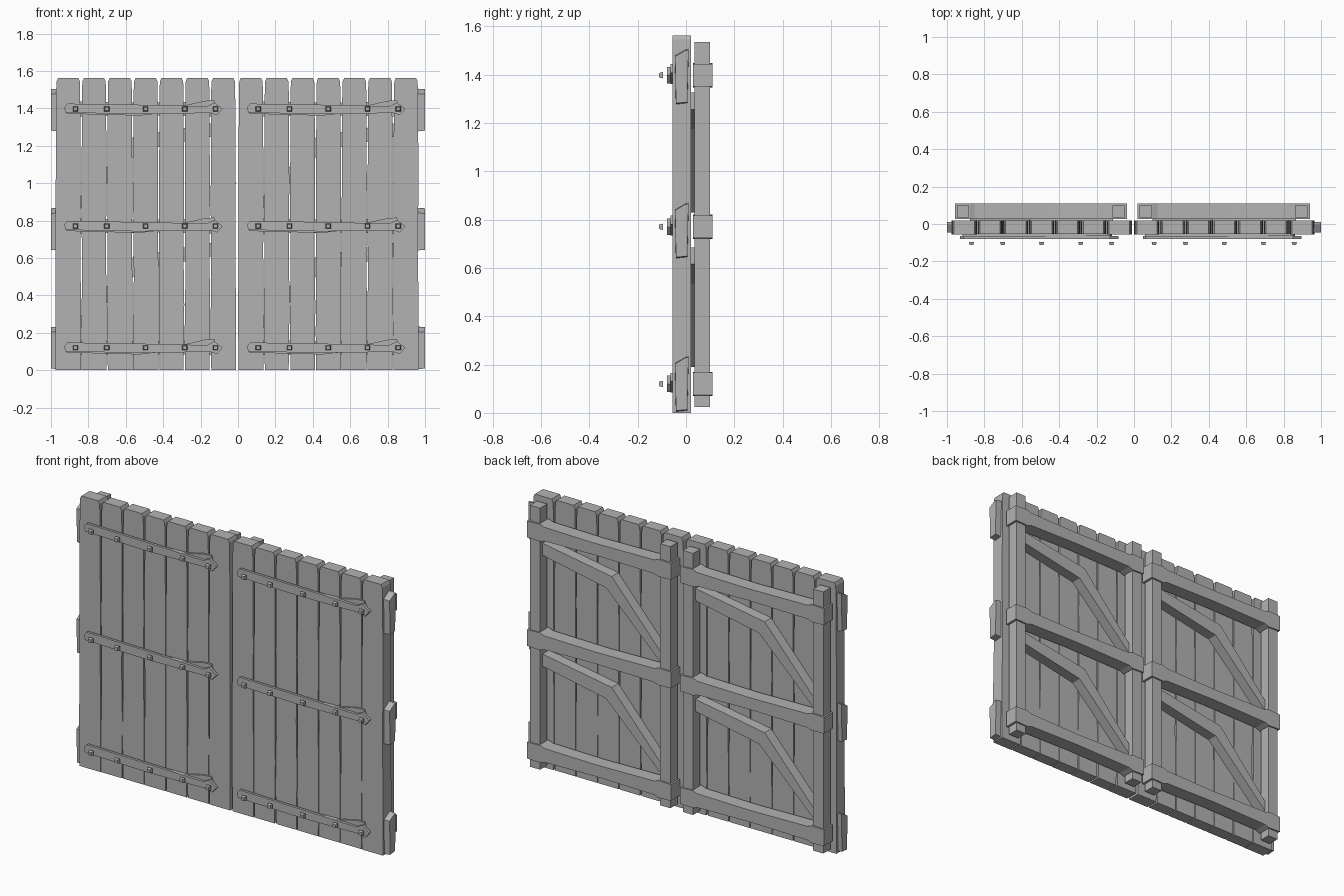
import bpy, bmesh, random

if "Cube" in bpy.data.objects:
    bpy.data.objects.remove(bpy.data.objects["Cube"])

random.seed(4)
grey = bpy.data.materials.new("weathered grey")
grey.diffuse_color = (0.45, 0.45, 0.45, 1)
grey.use_nodes = True
grey.node_tree.nodes["Principled BSDF"].inputs["Base Color"].default_value = grey.diffuse_color


def prism(name, pts, y0, y1, axis="y", taper=1.0):
    """Extrude an outline; axis y takes (x, z) points, axis z takes (x, y), axis x takes (y, z).
    The far end is scaled about the outline's centre by taper."""
    place = {"y": lambda a, b, d: (a, d, b),
             "z": lambda a, b, d: (a, b, d),
             "x": lambda a, b, d: (d, a, b)}[axis]
    ca = sum(p[0] for p in pts) / len(pts)
    cb = sum(p[1] for p in pts) / len(pts)
    bm = bmesh.new()
    near = [bm.verts.new(place(a, b, y0)) for a, b in pts]
    far = [bm.verts.new(place(ca + (a - ca) * taper, cb + (b - cb) * taper, y1)) for a, b in pts]
    bm.faces.new(near)
    bm.faces.new(far[::-1])
    n = len(pts)
    for i in range(n):
        j = (i + 1) % n
        bm.faces.new((near[i], far[i], far[j], near[j]))
    bmesh.ops.recalc_face_normals(bm, faces=bm.faces)
    me = bpy.data.meshes.new(name)
    bm.to_mesh(me)
    bm.free()
    me.materials.append(grey)
    ob = bpy.data.objects.new(name, me)
    bpy.context.collection.objects.link(ob)
    return ob


def rect(a0, a1, b0, b1):
    return [(a0, b0), (a1, b0), (a1, b1), (a0, b1)]


LEVELS = (0.12, 0.77, 1.397)
PLANKS = 7
PITCH = 0.967 / PLANKS

for ox in (-0.977, 0.0):
    # Vertical planks with worn edges and clipped top corners
    for i in range(PLANKS):
        a, b = ox + i * PITCH + 0.001, ox + (i + 1) * PITCH - 0.001
        j = [random.uniform(0.0, 0.005) for _ in range(4)]
        edge = 0.002 if i in (0, PLANKS - 1) else 0.0
        prism("plank", [
            (a + j[0], 0), (b - j[1], 0), (b, 0.35), (b - j[2], 0.62), (b - 0.001, 1.0),
            (b - 0.004, 1.5), (b - 0.006, 1.545), (b - 0.014, 1.562),
            (a + 0.014, 1.562), (a + 0.006, 1.545), (a + 0.004, 1.5),
            (a + 0.001, 0.9), (a + j[3], 0.5), (a, 0.2)],
            -0.053 - edge, 0.018 + edge)

    # Upright posts of the back frame
    for x in (0.03, 0.862):
        prism("frame_post", rect(ox + x, ox + x + 0.065, 0.025, 1.535), 0.035, 0.1)

    # Cross rails, thicker where they wrap the posts
    for z in LEVELS:
        top = [(0.02, 0.047), (0.1, 0.05), (0.125, 0.04), (0.5, 0.034), (0.83, 0.04), (0.855, 0.05), (0.94, 0.047)]
        outline = [(ox + x, z + h) for x, h in top] + [(ox + x, z - h) for x, h in top[::-1]]
        prism("cross_rail", outline, 0.028, 0.109)

    # Bent diagonal braces
    for dz in (0, -0.64):
        pts = [(0.865, 1.325), (0.42, 1.25), (0.1, 0.89), (0.1, 0.83), (0.455, 1.175), (0.865, 1.255)]
        prism("diagonal_brace", [(ox + x, z + dz) for x, z in pts], 0.018, 0.078)

    # Front straps with arrow tips
    for z in LEVELS:
        strap = [(0.048, 0.008), (0.065, 0.028), (0.45, 0.022), (0.81, 0.014), (0.85, 0.034),
                 (0.895, 0.0), (0.865, -0.034), (0.83, -0.022), (0.45, -0.028), (0.055, -0.02)]
        prism("strap", [(ox + x, z + h) for x, h in strap], -0.079, -0.064)
        # Bent plate behind the strap
        leaf = [(0.06, 0.0), (0.69, 0.018), (0.8, 0.043), (0.85, 0.046), (0.86, 0.01), (0.45, -0.036), (0.06, -0.026)]
        prism("strap_backing", [(ox + x, z + h) for x, h in leaf], -0.064, -0.05)
        # Square bolt heads
        for x in (0.108, 0.275, 0.483, 0.692, 0.857):
            cx = ox + x
            prism("bolt_head", rect(cx - 0.014, cx + 0.014, z - 0.013, z + 0.013), -0.096, -0.112, taper=0.7)

# Side hinge blocks, slanted on top
for side in (-1, 1):
    for z in (0.005, 0.64, 1.277):
        prism("side_hinge", [(-0.042, z), (0.006, z + 0.005), (0.011, z + 0.228),
                             (-0.002, z + 0.226), (-0.046, z + 0.2)],
              side * 0.96, side * 1.0, axis="x", taper=0.97)
